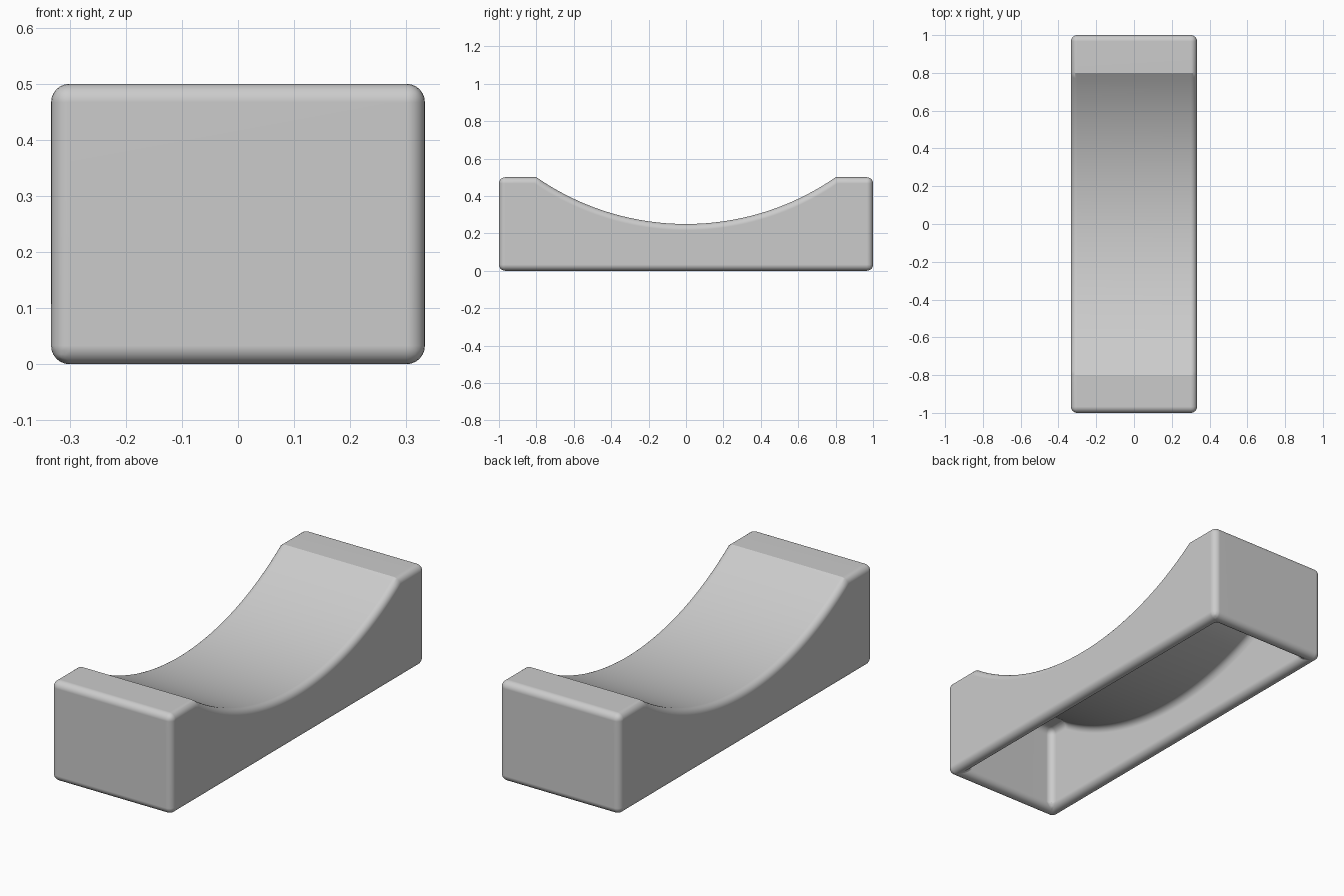
import bpy
import bmesh
import math

cube = bpy.data.objects.get("Cube")
if cube:
    bpy.data.objects.remove(cube, do_unlink=True)

HALF_W, HALF_L, HEIGHT = 1 / 3, 1.0, 0.5
WALL, ROUND = 0.0667, 0.033
ARC_R, ARC_Z = 1.405, 1.655      # radius and centre height of the saddle curve
SEGMENTS = 48

# Plain grey material
grey = bpy.data.materials.new("grey")
grey.use_nodes = True
colour = (0.6, 0.6, 0.6, 1)
grey.diffuse_color = colour
grey.node_tree.nodes["Principled BSDF"].inputs["Base Color"].default_value = colour


def saddle_profile(inset):
    """Side outline (y, z) from one bottom corner over the dip to the other."""
    end, top, radius = HALF_L - inset, HEIGHT - inset, ARC_R + inset
    sweep = math.acos((ARC_Z - top) / radius)
    angles = [sweep * (2 * i / SEGMENTS - 1) for i in range(SEGMENTS + 1)]
    arc = [(radius * math.sin(a), ARC_Z - radius * math.cos(a)) for a in angles]
    return [(-end, 0), (-end, top)] + arc + [(end, top), (end, 0)]


def add_skin(bm, inset):
    """Bottomless extruded skin; returns its four bottom corners in order."""
    outline = saddle_profile(inset)
    x = HALF_W - inset
    left, right = ([bm.verts.new((s * x, y, z)) for y, z in outline] for s in (1, -1))
    bm.faces.new(left)
    bm.faces.new(right)
    for i in range(len(outline) - 1):
        bm.faces.new((left[i], left[i + 1], right[i + 1], right[i]))
    return [left[0], left[-1], right[-1], right[0]]


# Outer and inner skins joined by a rim around the open underside
bm = bmesh.new()
outer = add_skin(bm, 0)
inner = add_skin(bm, WALL)
for i in range(4):
    j = (i + 1) % 4
    bm.faces.new((outer[i], outer[j], inner[j], inner[i]))
bmesh.ops.recalc_face_normals(bm, faces=bm.faces)

# Round every square edge, leaving the creases beside the dip sharp
square = [e for e in bm.edges if e.calc_face_angle(0) > math.radians(50)]
bmesh.ops.bevel(bm, geom=square, offset=ROUND, offset_type='OFFSET', segments=6,
                profile=0.5, affect='EDGES', clamp_overlap=False)
bmesh.ops.recalc_face_normals(bm, faces=bm.faces)

mesh = bpy.data.meshes.new("saddle_block")
bm.to_mesh(mesh)
bm.free()
mesh.materials.append(grey)
block = bpy.data.objects.new("saddle_block", mesh)
bpy.context.collection.objects.link(block)

# Smooth rounding with clean flats
bpy.ops.object.select_all(action='DESELECT')
block.select_set(True)
bpy.context.view_layer.objects.active = block
bpy.ops.object.shade_smooth_by_angle(angle=math.radians(30))
weighted = block.modifiers.new("clean_flats", 'WEIGHTED_NORMAL')
weighted.keep_sharp = True
